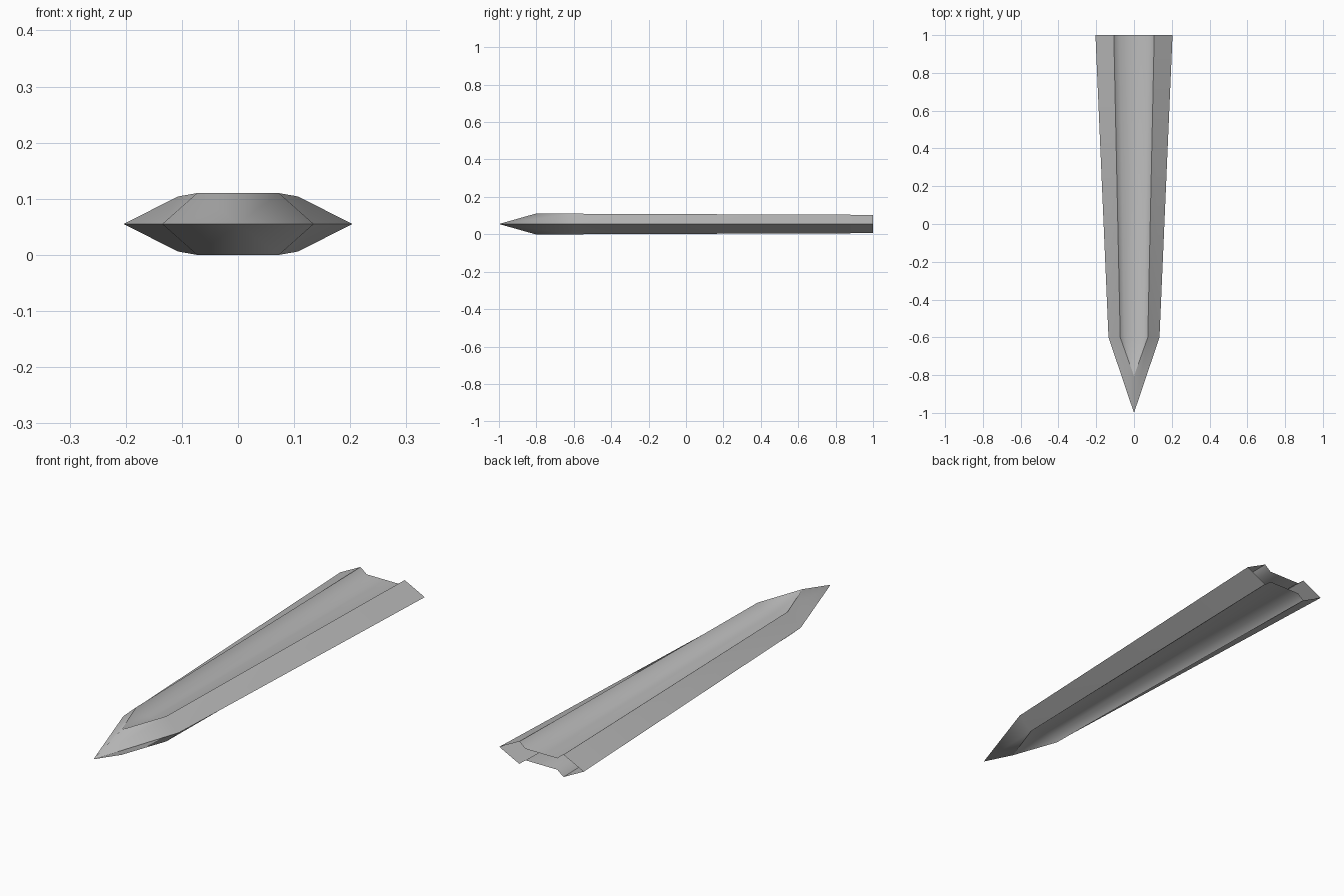
import bpy
import bmesh

cube = bpy.data.objects.get("Cube")
if cube:
    bpy.data.objects.remove(cube, do_unlink=True)

# Plain grey metal
steel = bpy.data.materials.new("grey steel")
steel.use_nodes = True
grey = (0.5, 0.5, 0.5, 1)
steel.diffuse_color = grey
steel.node_tree.nodes["Principled BSDF"].inputs["Base Color"].default_value = grey

HALF = 0.055  # half thickness of the blade
bm = bmesh.new()


def section(y, profile):
    """Quarter cross-section: cutting edge, rim, groove floor, centre."""
    return [bm.verts.new((x, y, z)) for x, z in profile]


back = section(1, [(0.204, 0), (0.107, 0.049), (0.077, 0.025), (0, 0.025)])
neck = section(-0.6, [(0.135, 0), (0.073, HALF), (0.05, 0.03), (0, 0.03)])
tip = bm.verts.new((0, -1, 0))
groove_tip = bm.verts.new((0, -0.805, HALF))

# Long bevel, groove wall and groove floor
for i in range(3):
    bm.faces.new((neck[i], back[i], back[i + 1], neck[i + 1]))

# Point of the blade and the tapered end of the groove
bm.faces.new((tip, neck[0], neck[1], groove_tip))
bm.faces.new((groove_tip, neck[1], neck[2]))
bm.faces.new((groove_tip, neck[2], neck[3]))

# Smooth faces with crisp cutting edge and groove rim
for face in bm.faces:
    face.smooth = True
for a, b in ((back[0], neck[0]), (neck[0], tip),
             (back[1], neck[1]), (neck[1], groove_tip)):
    bm.edges.get((a, b)).smooth = False

mesh = bpy.data.meshes.new("blade")
bm.to_mesh(mesh)
bm.free()
mesh.materials.append(steel)
blade = bpy.data.objects.new("blade", mesh)
blade.location.z = HALF
bpy.context.collection.objects.link(blade)

# Mirror the quarter to both sides and to the underside; the back stays open
mirror = blade.modifiers.new("mirror", "MIRROR")
mirror.use_axis = (True, False, True)
mirror.use_clip = True
mirror.merge_threshold = 0.0005
